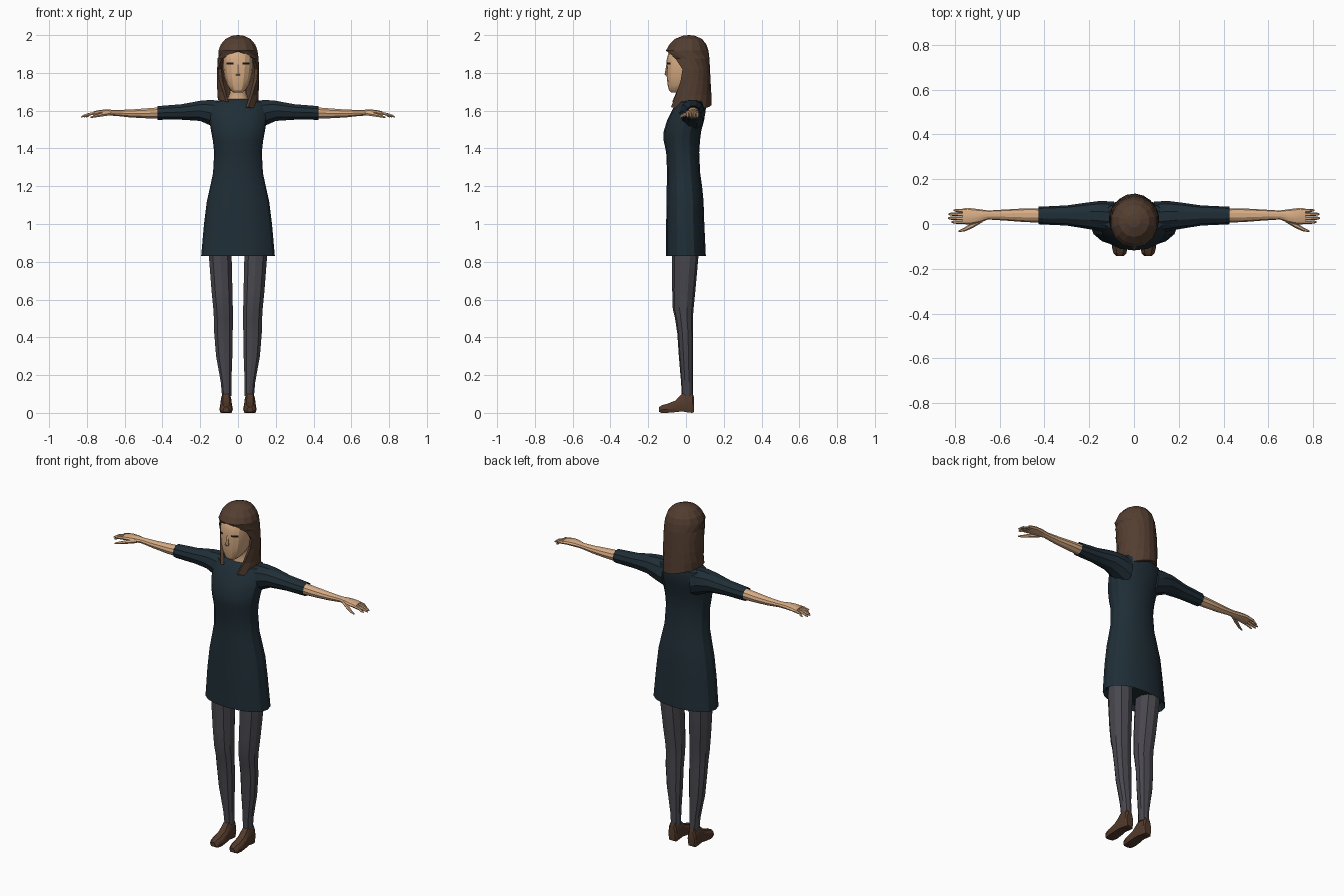
import bpy, bmesh, math
from math import sin, cos, pi, radians


def material(name, rgb):
    m = bpy.data.materials.new(name)
    m.diffuse_color = (*rgb, 1)
    return m


SKIN = material("skin", (0.68, 0.41, 0.23))
HAIR = material("brown hair", (0.088, 0.048, 0.03))
DRESS = material("dark teal cloth", (0.014, 0.027, 0.037))
TIGHTS = material("grey tights", (0.066, 0.063, 0.076))
SHOE = material("brown leather", (0.085, 0.042, 0.024))
EYE = material("eye dark", (0.008, 0.008, 0.01))


def spow(v, p):
    return math.copysign(abs(v) ** p, v)


def ring_z(z, rx, y0, y1, n=16, cx=0.0, p=0.9):
    """Horizontal rounded section, starting at the front."""
    cy, ry = (y0 + y1) / 2, (y1 - y0) / 2
    return [(cx + rx * spow(sin(2 * pi * i / n), p),
             cy - ry * spow(cos(2 * pi * i / n), p), z) for i in range(n)]


def ring_x(x, y, z, ry, rz, n=10):
    """Section across an arm or finger."""
    return [(x, y + ry * cos(2 * pi * i / n), z + rz * sin(2 * pi * i / n)) for i in range(n)]


def loft(name, rings, mat, closed=True, mirror=False, smooth=True):
    bm = bmesh.new()
    rows = [[bm.verts.new(p) for p in r] for r in rings]
    n = len(rows[0])
    for a, b in zip(rows, rows[1:]):
        for j in range(n if closed else n - 1):
            k = (j + 1) % n
            bm.faces.new((a[j], a[k], b[k], b[j]))
    if closed:
        bm.faces.new(rows[0][::-1])
        bm.faces.new(rows[-1])
        bmesh.ops.recalc_face_normals(bm, faces=bm.faces)
    else:
        bmesh.ops.remove_doubles(bm, verts=bm.verts, dist=1e-4)
    me = bpy.data.meshes.new(name)
    bm.to_mesh(me)
    bm.free()
    me.materials.append(mat)
    ob = bpy.data.objects.new(name, me)
    bpy.context.collection.objects.link(ob)
    if mirror:
        ob.modifiers.new("mirror", 'MIRROR').use_mirror_merge = False
    if smooth:
        bpy.ops.object.select_all(action='DESELECT')
        ob.select_set(True)
        bpy.context.view_layer.objects.active = ob
        bpy.ops.object.shade_smooth_by_angle(angle=radians(25))
    return ob


# Dress body: recessed underside, skirt, waist, chest, shoulders
loft("dress", [ring_z(*r) for r in (
    (0.86, 0.175, -0.09, 0.09), (0.83, 0.195, -0.105, 0.105),
    (1.00, 0.18, -0.105, 0.097), (1.12, 0.165, -0.103, 0.093),
    (1.20, 0.147, -0.102, 0.085), (1.27, 0.132, -0.10, 0.075),
    (1.38, 0.126, -0.105, 0.07), (1.44, 0.133, -0.118, 0.074),
    (1.49, 0.142, -0.118, 0.08), (1.55, 0.152, -0.10, 0.096),
    (1.61, 0.155, -0.07, 0.105), (1.645, 0.14, -0.045, 0.102),
    (1.662, 0.07, -0.022, 0.09))], DRESS)

# Sleeves
loft("sleeve", [ring_x(*r) for r in (
    (0.09, 0.03, 1.575, 0.07, 0.082), (0.15, 0.035, 1.590, 0.068, 0.070),
    (0.20, 0.037, 1.599, 0.060, 0.056), (0.30, 0.038, 1.593, 0.045, 0.043),
    (0.425, 0.038, 1.588, 0.039, 0.038), (0.41, 0.038, 1.588, 0.034, 0.033))],
    DRESS, mirror=True)

# Forearm and palm
loft("forearm", [ring_x(*r) for r in (
    (0.40, 0.038, 1.588, 0.031, 0.032), (0.48, 0.039, 1.586, 0.031, 0.028),
    (0.57, 0.040, 1.585, 0.025, 0.022), (0.65, 0.040, 1.588, 0.020, 0.016),
    (0.69, 0.036, 1.590, 0.030, 0.017), (0.73, 0.034, 1.590, 0.037, 0.015),
    (0.765, 0.035, 1.586, 0.035, 0.011))], SKIN, mirror=True)

# Fingers and thumb
for i, (y, tip) in enumerate(((0.060, 0.805), (0.043, 0.828), (0.025, 0.830), (0.008, 0.815))):
    loft(f"finger_{i + 1}", [ring_x(*r, n=6) for r in (
        (0.745, y, 1.588, 0.008, 0.010), (0.785, y, 1.582, 0.008, 0.008),
        (tip - 0.012, y + 0.001, 1.572, 0.007, 0.007),
        (tip, y + 0.001, 1.567, 0.003, 0.003))], SKIN, mirror=True)
loft("thumb", [ring_x(*r, n=6) for r in (
    (0.675, 0.022, 1.586, 0.013, 0.012), (0.72, -0.005, 1.579, 0.013, 0.011),
    (0.755, -0.024, 1.571, 0.009, 0.008), (0.782, -0.032, 1.564, 0.004, 0.004))],
    SKIN, mirror=True)

# Legs: section centre and half width change with height
loft("leg", [ring_z(z, rx, y0, y1, 10, cx) for z, cx, rx, y0, y1 in (
    (0.09, 0.060, 0.026, -0.022, 0.036), (0.16, 0.063, 0.029, -0.026, 0.036),
    (0.30, 0.073, 0.045, -0.038, 0.038), (0.42, 0.077, 0.051, -0.046, 0.038),
    (0.50, 0.077, 0.053, -0.058, 0.036), (0.55, 0.079, 0.054, -0.070, 0.040),
    (0.65, 0.085, 0.058, -0.073, 0.050), (0.83, 0.094, 0.063, -0.073, 0.066),
    (0.90, 0.094, 0.063, -0.073, 0.066))], TIGHTS, mirror=True)


# Shoes: flat soled sections from heel to toe
def shoe_ring(y, w, h, z0):
    c = 0.063
    return [(c - w * 0.8, y, z0), (c + w * 0.8, y, z0), (c + w, y, h * 0.4), (c + w * 0.85, y, h * 0.75),
            (c + w * 0.5, y, h), (c - w * 0.5, y, h), (c - w * 0.85, y, h * 0.75), (c - w, y, h * 0.4)]


loft("shoe", [shoe_ring(*r) for r in (
    (0.042, 0.022, 0.085, 0.004), (0.034, 0.028, 0.105, 0.0), (0.0, 0.031, 0.108, 0.004),
    (-0.022, 0.031, 0.100, 0.008), (-0.055, 0.034, 0.066, 0.004),
    (-0.10, 0.036, 0.048, 0.0), (-0.13, 0.029, 0.040, 0.0),
    (-0.143, 0.016, 0.030, 0.006))], SHOE, mirror=True)

# Neck and head
loft("neck", [ring_z(*r) for r in (
    (1.62, 0.062, -0.03, 0.088), (1.665, 0.055, -0.022, 0.085),
    (1.69, 0.045, -0.022, 0.075), (1.76, 0.045, -0.03, 0.07))], SKIN)
loft("head", [ring_z(*r, p=0.85) for r in (
    (1.695, 0.022, -0.078, -0.03), (1.708, 0.040, -0.090, 0.0),
    (1.735, 0.058, -0.097, 0.04), (1.78, 0.073, -0.102, 0.075),
    (1.83, 0.081, -0.103, 0.09), (1.87, 0.082, -0.102, 0.092),
    (1.91, 0.080, -0.092, 0.09), (1.95, 0.062, -0.06, 0.07))], SKIN)

# Nose
loft("nose", [ring_z(*r, n=6) for r in (
    (1.785, 0.010, -0.106, -0.09), (1.793, 0.013, -0.113, -0.09),
    (1.845, 0.006, -0.104, -0.09))], SKIN)


# Eyes: thin strips that follow the face
def eye_row(z):
    pts = []
    for deg in (14, 24, 34, 43):
        t = radians(deg)
        pts.append((0.084 * sin(t) ** 0.85, -0.006 - 0.0995 * cos(t) ** 0.85, z))
    return pts


loft("eye", [eye_row(1.844), eye_row(1.855)], EYE, closed=False, mirror=True, smooth=False)


# Hair: open shell parted around the face, longer on one side
def hair_ring(z, rx, y0, y1, a_right, a_left, tilt=0.0, n=15):
    cy, ry = (y0 + y1) / 2, (y1 - y0) / 2
    start, end = radians(a_right), 2 * pi - radians(a_left)
    out = []
    for i in range(n):
        t = start + (end - start) * i / (n - 1)
        x = rx * sin(t)
        out.append((x, cy - ry * cos(t), z - tilt * x))
    return out


hair = loft("hair", [hair_ring(*r) for r in (
    (1.632, 0.108, -0.095, 0.136, 30, 36, 0.24), (1.69, 0.110, -0.085, 0.134, 44, 46, 0.1),
    (1.76, 0.112, -0.085, 0.130, 62, 62), (1.82, 0.112, -0.090, 0.127, 70, 70),
    (1.875, 0.109, -0.098, 0.124, 52, 52), (1.918, 0.106, -0.106, 0.119, 0, 0),
    (1.95, 0.094, -0.088, 0.108, 0, 0), (1.98, 0.068, -0.058, 0.085, 0, 0),
    (1.997, 0.030, -0.015, 0.045, 0, 0), (2.0, 0.001, 0.014, 0.016, 0, 0))],
    HAIR, closed=False, smooth=False)
shell = hair.modifiers.new("thickness", 'SOLIDIFY')
shell.thickness = 0.018
shell.offset = -1
